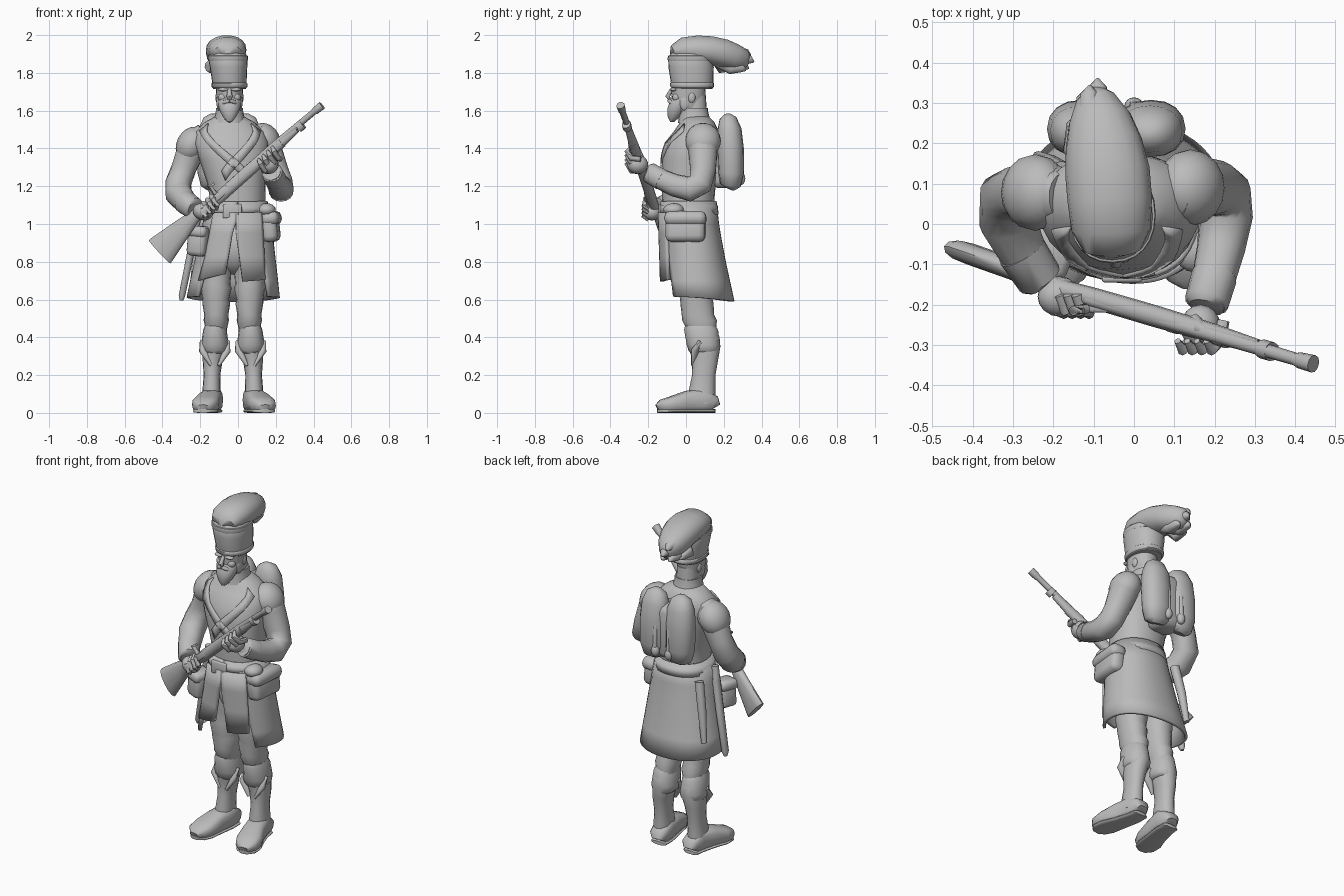
import bpy, bmesh, math
from mathutils import Vector

grey = bpy.data.materials.new("plain grey")
grey.diffuse_color = (0.5, 0.5, 0.5, 1)


def finish(name, bm, angle=50):
    bmesh.ops.recalc_face_normals(bm, faces=bm.faces)
    me = bpy.data.meshes.new(name)
    bm.to_mesh(me)
    bm.free()
    ob = bpy.data.objects.new(name, me)
    bpy.context.collection.objects.link(ob)
    me.materials.append(grey)
    bpy.ops.object.select_all(action='DESELECT')
    ob.select_set(True)
    bpy.context.view_layer.objects.active = ob
    bpy.ops.object.shade_smooth_by_angle(angle=math.radians(angle))
    return ob


def super_pt(a, p):
    c, s = math.cos(a), math.sin(a)
    return math.copysign(abs(c) ** (2 / p), c), math.copysign(abs(s) ** (2 / p), s)


def skin(name, rings):
    """Bridge rings of points and close both ends."""
    bm = bmesh.new()
    rings = [[bm.verts.new(v) for v in ring] for ring in rings]
    n = len(rings[0])
    for a, b in zip(rings, rings[1:]):
        for k in range(n):
            bm.faces.new((a[k], a[(k + 1) % n], b[(k + 1) % n], b[k]))
    bm.faces.new(rings[0])
    bm.faces.new(rings[-1])
    return finish(name, bm)


def tube(name, pts, radii, n=14, p=2.2, up=(0, 0, 1)):
    """Superellipse rings along a path; radii are (across, along up)."""
    pts = [Vector(q) for q in pts]
    rings = []
    for i, q in enumerate(pts):
        t = (pts[min(i + 1, len(pts) - 1)] - pts[max(i - 1, 0)]).normalized()
        side = Vector(up).cross(t).normalized()
        top = t.cross(side)
        r = radii[i] if isinstance(radii[i], tuple) else (radii[i], radii[i])
        arc = [super_pt(2 * math.pi * k / n, p) for k in range(n)]
        rings.append([q + side * c * r[0] + top * s * r[1] for c, s in arc])
    return skin(name, rings)


def loft(name, rows, n=20, p=2.2):
    """Upright skin; rows are (x, y, z, half width, half depth)."""
    arc = [super_pt(2 * math.pi * k / n, p) for k in range(n)]
    return skin(name, [[(x + c * rx, y + s * ry, z) for c, s in arc] for x, y, z, rx, ry in rows])


def blob(name, loc, size, rot=(0, 0, 0)):
    bm = bmesh.new()
    bmesh.ops.create_uvsphere(bm, u_segments=16, v_segments=10, radius=1)
    bmesh.ops.scale(bm, vec=size, verts=bm.verts)
    ob = finish(name, bm)
    ob.location, ob.rotation_euler = loc, rot
    return ob


def block(name, loc, size, rot=(0, 0, 0), bevel=0.015):
    bm = bmesh.new()
    bmesh.ops.create_cube(bm, size=1)
    bmesh.ops.scale(bm, vec=size, verts=bm.verts)
    bmesh.ops.bevel(bm, geom=bm.edges[:], offset=bevel, segments=2, affect='EDGES', profile=0.5)
    ob = finish(name, bm)
    ob.location, ob.rotation_euler = loc, rot
    return ob


def on_body(rows, deg, z, out=0.0):
    """Point on a lofted body; 0 degrees is the front, 90 is +x."""
    for a, b in zip(rows, rows[1:]):
        if min(a[2], b[2]) <= z <= max(a[2], b[2]):
            f = (z - a[2]) / (b[2] - a[2])
            x, y, _, rx, ry = [u + (v - u) * f for u, v in zip(a, b)]
            c, s = super_pt(math.radians(deg - 90), 2.2)
            return Vector((x + c * (rx + out), y + s * (ry + out), z))


def sheet(name, rows, spans, thick, out=0.0, cols=8, sag=0.0):
    """Cloth on a body; spans are (start angle, start z, end angle, end z) from top to hem."""
    bm, grid = bmesh.new(), []
    for i, (a0, z0, a1, z1) in enumerate(spans):
        drop = sag if i == len(spans) - 1 else 0
        grid.append([bm.verts.new(on_body(rows, a0 + (a1 - a0) * k / cols, z0 + (z1 - z0) * k / cols
                                          - drop * math.sin(math.pi * k / cols) ** 2, out)) for k in range(cols + 1)])
    for a, b in zip(grid, grid[1:]):
        for k in range(cols):
            bm.faces.new((a[k], a[k + 1], b[k + 1], b[k]))
    ob = finish(name, bm)
    mod = ob.modifiers.new("thickness", 'SOLIDIFY')
    mod.thickness, mod.offset = thick, 0


# Torso and collar
torso = [(-0.01, 0.02, 1.02, .155, .142), (0, 0.012, 1.12, .145, .138), (-.01, 0.015, 1.22, .155, .143),
         (-.025, 0.02, 1.34, .18, .148), (-.035, 0.032, 1.43, .198, .145), (-.042, 0.055, 1.49, .185, .12),
         (-.045, 0.06, 1.54, .13, .09), (-.045, 0.05, 1.57, .075, .07)]
loft("coat_torso", torso, 24)
loft("neck", [(-.045, .045, 1.52, .065, .07), (-.045, .04, 1.68, .058, .065)])
loft("collar", [(-.045, .045, 1.535, .088, .088), (-.045, .042, 1.59, .073, .076), (-.045, .04, 1.615, .072, .075),
                (-.045, .04, 1.612, .06, .063)])
# Crossed lapels and waist belt
for s in (1, -1):
    sheet("lapel", torso, [(-s * 50, 1.53, s * 22, 1.28), (-s * 58, 1.49, s * 18, 1.23)], .012, .002, 12)
sheet("waist_belt", torso, [(0, 1.10, 360, 1.10), (0, 1.05, 360, 1.05)], .014, .008, 36)
block("belt_buckle", (-.03, -.135, 1.068), (.10, .02, .075), bevel=.007)

# Head, face and beard
loft("head", [(-.045, .02, 1.58, .045, .055), (-.045, .01, 1.62, .063, .08), (-.045, .012, 1.68, .07, .09),
              (-.045, .015, 1.76, .074, .092)])
tube("beard", [(-.045, -.01, 1.67), (-.045, -.04, 1.635), (-.045, -.06, 1.595), (-.045, -.072, 1.56), (-.045, -.075, 1.54)],
     [(.06, .045), (.062, .05), (.05, .043), (.03, .026), (.012, .01)], up=(0, 1, 0))
tube("nose", [(-.045, -.075, 1.715), (-.045, -.098, 1.675), (-.045, -.085, 1.66)],
     [.009, (.016, .012), .01], 8, up=(0, 1, 0))
for s in (1, -1):
    tube("moustache", [(-.045, -.088, 1.652), (-.045 + s * .028, -.08, 1.645), (-.045 + s * .048, -.058, 1.63)],
         [.011, .011, .005], 8)
    blob("cheek", (-.045 + s * .035, -.05, 1.67), (.025, .023, .024))
    blob("brow", (-.045 + s * .032, -.066, 1.712), (.03, .018, .01))
    blob("ear", (-.045 + s * .064, .03, 1.67), (.011, .02, .028))
    blob("side_whisker", (-.045 + s * .056, -.005, 1.645), (.013, .03, .045))

# Hat: band, crown and swept back plume
loft("hat_crown", [(-.045, .033, 1.715, .086, .106), (-.045, .033, 1.74, .09, .112), (-.05, .027, 1.83, .099, .12),
                   (-.054, .02, 1.885, .105, .115), (-.056, .02, 1.915, .088, .09)], 24)
loft("hat_band", [(-.045, .033, 1.72, .088, .108), (-.045, .033, 1.726, .094, .116), (-.046, .032, 1.745, .095, .117),
                  (-.046, .032, 1.75, .09, .112)], 24)
loft("hat_rim", [(-.052, .024, 1.862, .102, .117), (-.053, .023, 1.872, .107, .121), (-.054, .022, 1.89, .106, .117),
                 (-.054, .022, 1.896, .092, .1)], 24)
tube("plume", [(-.056, -.07, 1.89), (-.056, -.058, 1.905), (-.057, -.015, 1.92), (-.06, .06, 1.922), (-.066, .13, 1.918),
               (-.075, .2, 1.902), (-.085, .26, 1.882), (-.095, .31, 1.868), (-.10, .33, 1.86)],
     [.02, (.075, .046), (.098, .068), (.105, .077), (.105, .077), (.095, .077), (.078, .07), (.05, .055), (.025, .03)], 18)
for x, y, z in ((-.11, .325, 1.905), (-.09, .342, 1.87), (-.12, .315, 1.835), (-.06, .30, 1.825), (-.145, .25, 1.83)):
    tube("plume_tip", [(x * .5 - .04, .17, z * .5 + .95), (x, y - .06, z), (x, y, z), (x, y + .018, z - .012)],
         [.035, .034, .022, .004], 10)

# Arms with sleeves, cuffs and shoulder pads
tube("left_sleeve", [(.09, .075, 1.49), (.13, .085, 1.45), (.16, .09, 1.38), (.2, .09, 1.28), (.224, .075, 1.215),
                     (.228, .02, 1.185), (.216, -.06, 1.205), (.197, -.14, 1.24), (.178, -.2, 1.275)],
     [.06, .082, .077, .068, .067, .067, .06, .054, .048], 16, up=(1, .1, 0))
tube("left_cuff", [(.199, -.13, 1.235), (.18, -.195, 1.272), (.178, -.205, 1.276)], [.057, .055, .042], 16)
tube("right_sleeve", [(-.17, .07, 1.48), (-.225, .075, 1.43), (-.258, .08, 1.37), (-.285, .08, 1.30), (-.315, .065, 1.22),
                      (-.315, .01, 1.16), (-.275, -.07, 1.112), (-.235, -.13, 1.085)],
     [.06, .082, .073, .066, .069, .07, .06, .052], 16, up=(1, .1, 0))
tube("right_cuff", [(-.28, -.065, 1.117), (-.235, -.135, 1.083), (-.23, -.14, 1.08)], [.062, .058, .045], 16)
blob("left_shoulder_pad", (.14, .09, 1.44), (.083, .095, .098), (0, -.45, 0))
blob("right_shoulder_pad", (-.245, .078, 1.42), (.08, .095, .1), (0, .5, 0))

# Hands gripping the weapon
blob("left_hand", (.165, -.255, 1.315), (.05, .055, .05))
blob("right_hand", (-.185, -.18, 1.065), (.055, .05, .045), (0, .3, 0))
for k in range(4):
    x, z = .12 + k * .024, 1.318 + k * .022
    tube("left_finger", [(x + .03, -.24, z - .04), (x + .02, -.29, z - .035), (x, -.312, z), (x - .012, -.29, z + .025)],
         [.015, .016, .014, .008], 8)
    x, z = -.19 + k * .021, 1.055 + k * .019
    tube("right_finger", [(x - .015, -.175, z + .035), (x, -.215, z + .02), (x + .015, -.222, z - .015),
                          (x + .015, -.2, z - .035)], [.014, .015, .014, .008], 8)
tube("left_thumb", [(.15, -.24, 1.35), (.165, -.26, 1.40), (.185, -.27, 1.42)], [.018, .016, .008], 8)

# Long gun laid across the body
tube("gun_stock", [(-.415, -.072, .853), (-.405, -.075, .863), (-.3, -.112, .97), (-.23, -.142, 1.04), (-.17, -.165, 1.085),
                   (-.1, -.184, 1.14), (.05, -.228, 1.275), (.2, -.272, 1.405), (.31, -.305, 1.503)],
     [(.026, .085), (.027, .085), (.027, .056), (.026, .036), (.025, .026), (.026, .032), (.027, .033), (.024, .029), (.018, .02)], 12)
tube("gun_barrel", [(-.11, -.187, 1.15), (.2, -.276, 1.425), (.40, -.335, 1.592), (.41, -.338, 1.60), (.445, -.347, 1.628)],
     [.018, .018, .016, .02, .022], 10)
for x in (.1, .22, .33):
    tube("barrel_band", [(x - .012, -.243 - (x - .1) * .29, 1.317 + (x - .1) * .88 - .01),
                         (x + .012, -.25 - (x - .1) * .29, 1.317 + (x - .1) * .88 + .01)], [(.024, .028)] * 2, 10)
block("gun_lock", (-.09, -.21, 1.16), (.10, .02, .035), (0, -.73, 0), .006)
tube("gun_hammer", [(-.12, -.21, 1.16), (-.15, -.215, 1.20), (-.125, -.215, 1.215)], [.013, .012, .008], 8)

# Coat skirt, open at the front, with two front flaps
skirt = [(0, .012, 1.14, .145, .14), (-.005, .02, 1.0, .175, .147), (-.012, .035, .85, .2, .157),
         (-.025, .062, .62, .238, .18), (-.027, .07, .55, .245, .188)]
sheet("coat_skirt", skirt, [(a, z, 360 - a, z) for a, z in
                            ((0, 1.12), (6, 1.0), (30, .92), (40, .8), (45, .7), (48, .615))], .016, 0, 36, .025)
sheet("left_flap", skirt, [(-2, 1.06, 44, 1.06), (-1, .95, 43, .95), (4, .83, 42, .83), (9, .695, 41, .705)], .022, .010)
sheet("right_flap", skirt, [(2, 1.06, -44, 1.06), (-5, .95, -44, .95), (-8, .83, -45, .83), (-10, .735, -50, .70)], .022, .010)

# Pouches and side arms
block("left_pouch", (.172, -.003, .98), (.085, .21, .15), (0, -.1, -.1), .03)
block("left_pouch_lid", (.176, -.003, 1.03), (.096, .222, .075), (0, -.1, -.1), .03)
block("right_pouch", (-.21, -.07, .905), (.105, .10, .15), (0, .1, -.35), .025)
block("right_pouch_lid", (-.21, -.073, .96), (.115, .112, .06), (0, .1, -.35), .022)
blob("belt_roll", (.15, -.065, 1.075), (.05, .055, .035))
tube("sword_scabbard", [(-.215, .02, 1.03), (-.25, .035, .85), (-.297, .05, .62), (-.30, .051, .595)],
     [(.028, .02), (.026, .02), (.022, .018), .01], 10, up=(1, 0, 0))
tube("bayonet_scabbard", [(-.18, .13, 1.04), (-.212, .15, .88), (-.237, .165, .70)], [.026, .024, .016], 10, up=(1, 0, 0))
tube("sword_grip", [(-.205, .015, 1.10), (-.215, .02, 1.03)], [.02, .022], 10, up=(1, 0, 0))

# Backpack: two broad upright rolls around a middle bag
for s in (1, -1):
    path = [(.08, .228, 1.19), (.082, .235, 1.205), (.086, .24, 1.27), (.086, .236, 1.40), (.084, .23, 1.50),
            (.082, .222, 1.56), (.08, .218, 1.583)]
    tube("pack_roll", [(-.044 + s * x, y, z) for x, y, z in path],
         [(.03, .045), (.055, .07), (.068, .084), (.07, .086), (.064, .08), (.045, .057), (.015, .02)], 16, up=(1, 0, 0))
block("pack_middle", (-.045, .205, 1.35), (.16, .15, .32), bevel=.04)
for x in (-.09, 0):
    tube("pack_strap", [(x, .25, 1.50), (x, .29, 1.38), (x, .295, 1.25)], [.013] * 3, 8, up=(1, 0, 0))
    blob("pack_tassel", (x, .292, 1.24), (.024, .022, .033))

# Legs: breeches, cuffed boots and splayed feet
blob("hips", (-.015, .05, .88), (.15, .12, .15))
for side, x, toe in (("left", .06, .066), ("right", -.115, -.05)):
    h = .012 if x > 0 else -.012
    loft(side + "_breeches", [(x, .04, .95, .08, .10), (x, .045, .75, .081, .095), (x + h * .3, .05, .68, .078, .092),
                              (x, .05, .66, .082, .094), (x + h * .3, .055, .60, .07, .086), (x, .058, .58, .074, .088),
                              (x, .063, .52, .064, .086), (x, .072, .49, .067, .092), (x, .08, .45, .058, .08),
                              (x, .09, .42, .055, .075)], 16)
    x += h * .6
    loft(side + "_boot", [(x, .09, .42, .058, .078), (x, .092, .40, .062, .086), (x, .1, .35, .063, .082),
                          (x + h, .10, .28, .053, .07), (x + h * 1.3, .094, .2, .044, .062), (x + h * 1.5, .085, .12, .048, .07),
                          (x + h * 1.7, .085, .05, .052, .07)], 16)
    loft(side + "_knee_cuff", [(x, .075, .46, .054, .08), (x, .08, .44, .062, .09), (x, .092, .36, .074, .088),
                               (x, .095, .33, .07, .082), (x, .097, .315, .055, .072)], 16)
    for s in (1, -1):
        tube(side + "_boot_flap", [(x + s * .06, .075, .38), (x + s * .062, .05, .33), (x + s * .02, .035, .25)],
             [(.02, .014), (.026, .018), (.008, .008)], 8)
    x += h * 1.5 - .007 if side == "left" else h
    c = [(0, .157, .028), (0, .147, .045), (.05, .09, .065), (.4, 0, .057), (.75, -.075, .043), (.95, -.125, .035), (1, -.15, .022)]
    tube(side + "_shoe", [(x + f * toe, y, r + .002) for f, y, r in c],
         [(w, r) for (f, y, r), w in zip(c, (.033, .052, .058, .063, .073, .061, .03))], 16, 2.9)
    tube(side + "_sole", [(x + f * toe, y, .01) for f, y, r in c],
         [(w, .01) for w in (.031, .05, .055, .06, .07, .058, .028)], 12, 3.5)
